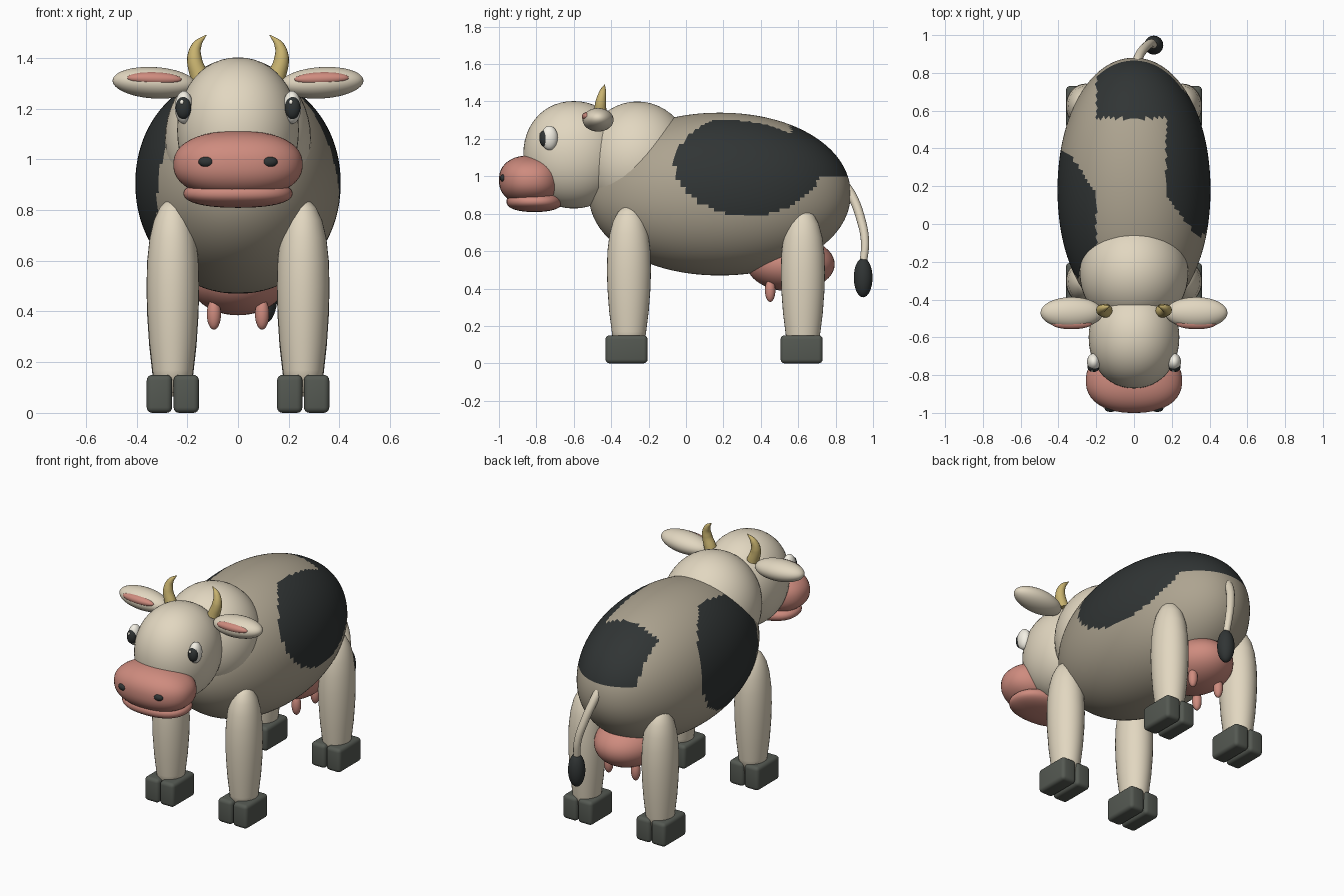
import bpy, bmesh, math
from mathutils import Vector, Matrix

if "Cube" in bpy.data.objects:
    bpy.data.objects.remove(bpy.data.objects["Cube"])


def mat(name, r, g, b):
    m = bpy.data.materials.new(name)
    m.diffuse_color = (r, g, b, 1)
    m.use_nodes = True
    m.node_tree.nodes["Principled BSDF"].inputs["Base Color"].default_value = m.diffuse_color
    return m


CREAM = mat("cream", .76, .68, .53)
TAUPE = mat("taupe", .42, .37, .28)
BLACK = mat("black", .03, .035, .035)
HOOF = mat("hoof_grey", .09, .1, .085)
PINK = mat("pink", .62, .26, .21)
HORN = mat("horn_yellow", .58, .45, .16)
WHITE = mat("white", .9, .87, .78)


def finish(name, bm, material, smooth=True):
    bmesh.ops.recalc_face_normals(bm, faces=bm.faces[:])
    me = bpy.data.meshes.new(name)
    for f in bm.faces:
        f.smooth = smooth
    bm.to_mesh(me)
    bm.free()
    me.materials.append(material)
    ob = bpy.data.objects.new(name, me)
    bpy.context.collection.objects.link(ob)
    return ob


def blob(name, loc, radii, material, p=2.0, seg=48, tilt=0.0):
    """Ellipsoid; p above 2 makes it squarer. tilt turns it about y."""
    bm = bmesh.new()
    bmesh.ops.create_uvsphere(bm, u_segments=seg, v_segments=seg // 2, radius=1)
    for v in bm.verts:
        v.co /= sum(abs(c) ** p for c in v.co) ** (1 / p)
    m = Matrix.Translation(loc) @ Matrix.Rotation(tilt, 4, 'Y') @ Matrix.Diagonal((*radii, 1))
    bm.transform(m)
    return finish(name, bm, material)


def lathe(name, loc, profile, squash, material, seg=32):
    """Revolve (radius, z) points about z, x scaled by squash."""
    bm = bmesh.new()
    vs = [bm.verts.new((r, 0, z)) for r, z in profile]
    es = [bm.edges.new(e) for e in zip(vs, vs[1:])]
    bmesh.ops.spin(bm, geom=vs + es, axis=(0, 0, 1), angle=2 * math.pi, steps=seg)
    bmesh.ops.remove_doubles(bm, verts=bm.verts[:], dist=1e-4)
    bm.transform(Matrix.Translation(loc) @ Matrix.Diagonal((squash, 1, 1, 1)))
    return finish(name, bm, material)


def tube(name, pts, radii, material):
    """Tapered smooth tube through the points."""
    cu = bpy.data.curves.new(name, 'CURVE')
    cu.dimensions = '3D'
    cu.bevel_depth = 1
    cu.bevel_resolution = 5
    cu.use_fill_caps = True
    sp = cu.splines.new('BEZIER')
    sp.bezier_points.add(len(pts) - 1)
    for bp, co, r in zip(sp.bezier_points, pts, radii):
        bp.co, bp.radius = co, r
        bp.handle_left_type = bp.handle_right_type = 'AUTO'
    cu.materials.append(material)
    ob = bpy.data.objects.new(name, cu)
    bpy.context.collection.objects.link(ob)
    return ob


# Body with dark patches painted by face
body = blob("body", (0, .18, .905), (.405, .70, .435), TAUPE, p=2.06, seg=144)
body.data.materials.append(BLACK)


def in_patch(c):
    right = c.x > .17 and ((c.y - .33) / .39) ** 2 + ((c.z - 1.06) / .27) ** 2 < 1
    flank = c.x > .17 and c.y > .3 and c.z > 1.03
    rump = c.x > -.2 and c.y > .56 and c.z > 1.0
    left = c.x < -.2 and ((c.y - .06) / .34) ** 2 + ((c.z - .97) / .33) ** 2 < 1
    return right or flank or rump or left


for f in body.data.polygons:
    if in_patch(f.center):
        f.material_index = 1

# Neck, head and muzzle
blob("neck", (0, -.26, 1.08), (.288, .295, .32), CREAM)
blob("head", (0, -.60, 1.115), (.24, .27, .287), CREAM, p=2.1)
blob("muzzle", (0, -.83, .98), (.255, .17, .132), PINK, p=2.3)
blob("lower_lip", (0, -.81, .865), (.215, .15, .056), PINK, p=2.3)

# Paired face parts
for s, side in ((-1, "left"), (1, "right")):
    blob("nostril_" + side, (s * .123, -.975, .99), (.033, .02, .021), BLACK, seg=24)
    blob("eye_" + side, (s * .213, -.73, 1.205), (.036, .045, .065), WHITE, seg=32)
    blob("pupil_" + side, (s * .215, -.757, 1.203), (.031, .027, .045), BLACK, seg=24)
    blob("eye_glint_" + side, (s * .215 - .006, -.777, 1.225), (.008, .007, .01), WHITE, seg=16)
    blob("ear_" + side, (s * .33, -.47, 1.302), (.165, .083, .062), CREAM, tilt=-s * .06)
    blob("inner_ear_" + side, (s * .33, -.527, 1.318), (.108, .03, .026), PINK, seg=32, tilt=-s * .03)
    tube("horn_" + side,
         [(s * .15, -.46, 1.32), (s * .172, -.455, 1.40), (s * .162, -.445, 1.45), (s * .126, -.435, 1.49)],
         [.037, .029, .019, .002], HORN)

# Legs with split hooves
LEG = [(0, .08), (.08, .08), (.092, .17), (.106, .28), (.115, .40), (.118, .50), (.115, .60),
       (.104, .69), (.085, .76), (.058, .81), (.03, .835), (0, .842)]
for s, side in ((-1, "left"), (1, "right")):
    for end, y, hy, dz in (("front", -.305, -.318, 0), ("rear", .625, .618, -.015)):
        lathe(f"{end}_leg_{side}", (s * .257, y, dz), LEG, .88, CREAM)
        for t, toe in ((-1, "inner"), (1, "outer")):
            bm = bmesh.new()
            bmesh.ops.create_cube(bm, size=1)
            bm.transform(Matrix.Translation((s * (.257 + t * .053), hy, .075))
                         @ Matrix.Diagonal((.1, .225, .15, 1)))
            bmesh.ops.bevel(bm, geom=bm.edges[:], offset=.022, segments=4, profile=.5, affect='EDGES')
            finish(f"{end}_hoof_{side}_{toe}", bm, HOOF)

# Udder and teats
blob("udder", (0, .56, .53), (.195, .235, .145), PINK)
for x in (-.095, .095):
    for y in (.45, .64):
        blob("teat", (x, y, .39), (.028, .028, .062), PINK, seg=24)

# Tail and tuft
tube("tail", [(.01, .83, .98), (.025, .885, .90), (.06, .935, .77), (.09, .957, .65), (.105, .947, .53)],
     [.024, .025, .024, .022, .02], CREAM)
blob("tail_tuft", (.105, .947, .458), (.05, .05, .105), BLACK, seg=32)
